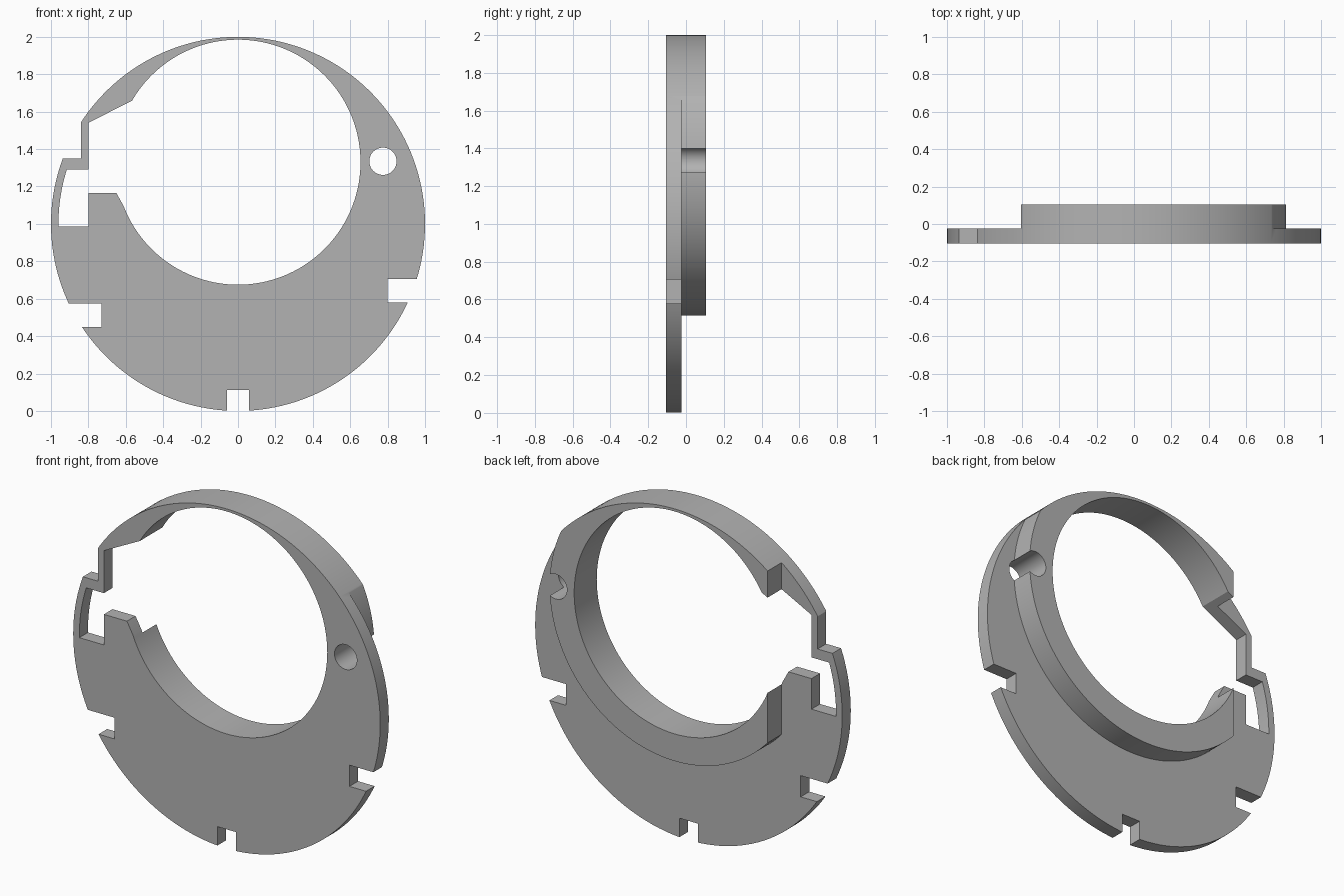
import bpy, bmesh, math

if "Cube" in bpy.data.objects:
    bpy.data.objects.remove(bpy.data.objects["Cube"], do_unlink=True)

FRONT, STEP, BACK = -0.105, -0.025, 0.105   # depth levels
BORE_Z = 1.33                               # height of the off-centre bore

grey = bpy.data.materials.new("plain grey")
grey.use_nodes = True
grey.diffuse_color = (0.45, 0.45, 0.45, 1)
grey.node_tree.nodes["Principled BSDF"].inputs["Base Color"].default_value = (0.45, 0.45, 0.45, 1)


def arc(cx, cz, r, start=0, end=math.tau, n=160, closed=True):
    steps = n if closed else n - 1
    return [(cx + r * math.cos(start + (end - start) * i / steps),
             cz + r * math.sin(start + (end - start) * i / steps)) for i in range(n)]


def box(x0, x1, z0, z1):
    return [(x0, z0), (x1, z0), (x1, z1), (x0, z1)]


def prism(name, outline, y0=-0.5, y1=0.5):
    """Extrude an outline in the x-z plane along y."""
    bm = bmesh.new()
    face = bm.faces.new([bm.verts.new((x, y0, z)) for x, z in outline])
    new = bmesh.ops.extrude_face_region(bm, geom=[face])["geom"]
    bmesh.ops.translate(bm, vec=(0, y1 - y0, 0),
                        verts=[v for v in new if isinstance(v, bmesh.types.BMVert)])
    bmesh.ops.recalc_face_normals(bm, faces=bm.faces)
    mesh = bpy.data.meshes.new(name)
    bm.to_mesh(mesh)
    bm.free()
    mesh.materials.append(grey)
    ob = bpy.data.objects.new(name, mesh)
    bpy.context.collection.objects.link(ob)
    return ob


def cut(target, cutter):
    """Subtract the cutter, then remove it."""
    bpy.context.view_layer.objects.active = target
    mod = target.modifiers.new("cut", "BOOLEAN")
    mod.operation = "DIFFERENCE"
    mod.solver = "EXACT"
    mod.object = cutter
    bpy.ops.object.modifier_apply(modifier=mod.name)
    bpy.data.objects.remove(cutter, do_unlink=True)


# Thick round blank
ring_plate = prism("ring_plate", arc(0, 1, 1), FRONT, BACK)

# Turn the back down to a plate, leaving the raised collar around the bore
clearance = prism("clearance", arc(0, BORE_Z, 2), STEP, 0.5)
cut(clearance, prism("collar_core", arc(0, BORE_Z, 0.815), -1, 1))
cut(ring_plate, clearance)
cut(ring_plate, prism("collar_end", box(-1.5, -0.605, -0.5, 2.5), STEP, 0.45))

# Bore and small round hole
cut(ring_plate, prism("bore", arc(0, BORE_Z, 0.655)))
cut(ring_plate, prism("pin_hole", arc(0.775, 1.335, 0.073, n=48)))

# Side opening joined to the curved window in the rim
window_arc = arc(0, 1, 0.96, math.pi + math.asin(0.015 / 0.96),
                 math.pi - math.asin(0.29 / 0.96), 16, closed=False)
opening = ([(-0.8, 1.54), (-0.565, 1.66), (-0.57, 1.02), (-0.65, 1.165), (-0.8, 1.165),
            (-0.8, 0.985)] + window_arc + [(-0.8, 1.29)])
cut(ring_plate, prism("opening", opening))

# Step in the rim and three edge notches
for name, outline in [("rim_step", box(-1.5, -0.84, 1.35, 1.8)),
                      ("left_notch", box(0.8, 1.5, 0.58, 0.705)),
                      ("right_notch", box(-1.5, -0.73, 0.45, 0.575)),
                      ("bottom_notch", box(-0.06, 0.06, -0.5, 0.113))]:
    cut(ring_plate, prism(name, outline))

# Smooth curved walls, sharp corners
bpy.ops.object.select_all(action="DESELECT")
ring_plate.select_set(True)
bpy.context.view_layer.objects.active = ring_plate
bpy.ops.object.shade_smooth_by_angle(angle=math.radians(25))
